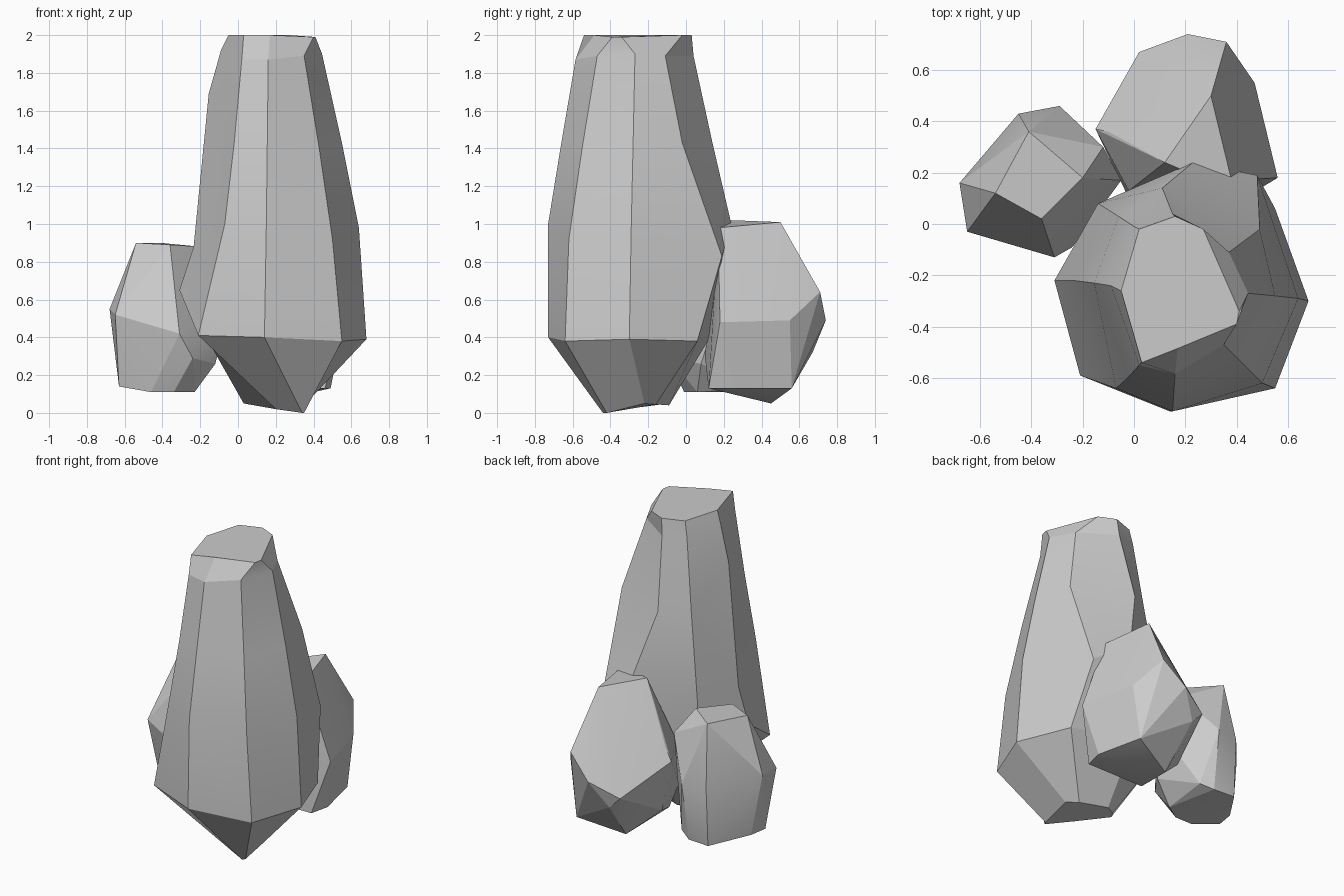
import bpy, bmesh
from math import radians


def finish(name, bm):
    """Turn a bmesh into an object; only shallow creases are softened."""
    bmesh.ops.recalc_face_normals(bm, faces=bm.faces[:])
    mesh = bpy.data.meshes.new(name)
    bm.to_mesh(mesh)
    bm.free()
    obj = bpy.data.objects.new(name, mesh)
    bpy.context.collection.objects.link(obj)
    bpy.ops.object.select_all(action='DESELECT')
    obj.select_set(True)
    bpy.context.view_layer.objects.active = obj
    bpy.ops.object.shade_smooth_by_angle(angle=radians(16))
    return obj


def boulder(name, points):
    """Faceted boulder: convex hull of its corner points, near-flat facets merged."""
    bm = bmesh.new()
    for p in points:
        bm.verts.new(p)
    bmesh.ops.convex_hull(bm, input=bm.verts[:])
    loose = [v for v in bm.verts if not v.link_faces]
    bmesh.ops.delete(bm, geom=loose, context='VERTS')
    bmesh.ops.dissolve_limit(bm, angle_limit=radians(3), verts=bm.verts[:], edges=bm.edges[:])
    return finish(name, bm)


def pillar(name, ridges):
    """Loft between vertical ridges (each listed top to bottom), capped at both ends."""
    bm = bmesh.new()
    cols = [[bm.verts.new(p) for p in ridge] for ridge in ridges]
    for a, b in zip(cols, cols[1:] + cols[:1]):
        for i in range(len(a) - 1):
            bm.faces.new((a[i], a[i + 1], b[i + 1], b[i]))
    bm.faces.new([c[0] for c in cols])
    bm.faces.new([c[-1] for c in reversed(cols)])
    return finish(name, bm)


# Tall tapering rock: eight ridges, going round from the front
pillar("tall_rock", [
    [(0.17, -0.485, 2), (0.16, -0.585, 1.87), (0.155, -0.66, 1.43),
     (0.15, -0.73, 1.0), (0.14, -0.73, 0.40), (0.34, -0.44, 0)],
    [(0.40, -0.39, 1.99), (0.35, -0.47, 1.89), (0.43, -0.55, 1.4),
     (0.50, -0.62, 0.92), (0.55, -0.64, 0.38), (0.35, -0.42, 0)],
    [(0.41, -0.34, 1.99), (0.445, -0.27, 1.9), (0.55, -0.28, 1.43),
     (0.64, -0.29, 0.98), (0.68, -0.30, 0.39), (0.36, -0.22, 0.05)],
    [(0.27, -0.02, 2), (0.37, -0.11, 1.89), (0.49, -0.02, 1.43),
     (0.48, 0.19, 0.83), (0.55, 0.06, 0.38), (0.30, -0.16, 0.045)],
    [(0.16, 0.03, 2), (0.15, 0.04, 1.89), (0.11, 0.14, 1.43),
     (0.23, 0.24, 1.0), (0.12, 0.14, 0.42), (0.13, -0.09, 0.04)],
    [(0.02, -0.02, 2), (0.0, -0.01, 1.9), (-0.06, 0.03, 1.43),
     (-0.14, 0.08, 0.88), (-0.14, 0.05, 0.42), (0.06, -0.13, 0.045)],
    [(-0.05, -0.26, 2), (-0.09, -0.24, 1.92), (-0.155, -0.23, 1.69),
     (-0.235, -0.22, 0.88), (-0.31, -0.22, 0.65), (0.03, -0.18, 0.05)],
    [(0.03, -0.54, 2), (0.02, -0.55, 1.87), (-0.02, -0.595, 1.43),
     (-0.07, -0.64, 1.0), (-0.21, -0.59, 0.41), (0.20, -0.32, 0.02)],
])

# Squat rock behind
boulder("back_rock", [
    (0.30, 0.50, 1.01), (0.12, 0.24, 1.02), (0.19, 0.21, 1.01), (0.38, 0.17, 0.98),
    (0.36, 0.71, 0.64), (0.21, 0.74, 0.49), (0.02, 0.67, 0.40), (0.10, 0.67, 0.32),
    (0.47, 0.55, 0.49), (0.56, 0.18, 0.48), (0.49, 0.25, 0.13), (0.46, 0.12, 0.13),
    (0.42, 0.56, 0.13), (0.13, 0.45, 0.05), (-0.15, 0.37, 0.58), (-0.10, 0.36, 0.66),
    (-0.02, 0.13, 0.60), (-0.02, 0.10, 0.30), (-0.06, 0.34, 0.22), (0.04, 0.12, 0.13),
])

# Small rock at the left
boulder("side_rock", [
    (-0.54, 0.12, 0.90), (-0.36, 0.02, 0.89), (-0.20, 0.18, 0.88), (-0.41, 0.36, 0.90),
    (-0.65, -0.03, 0.52), (-0.31, -0.13, 0.42), (-0.24, -0.09, 0.29), (-0.68, 0.16, 0.55),
    (-0.45, 0.43, 0.50), (-0.29, 0.46, 0.50), (-0.12, 0.30, 0.74), (-0.05, 0.17, 0.55),
    (-0.63, 0.06, 0.14), (-0.46, -0.01, 0.11), (-0.34, -0.01, 0.11), (-0.23, 0.06, 0.11),
    (-0.45, 0.41, 0.11), (-0.30, 0.40, 0.11), (-0.22, 0.36, 0.14), (-0.12, 0.08, 0.26),
    (-0.61, 0.18, 0.14),
])
